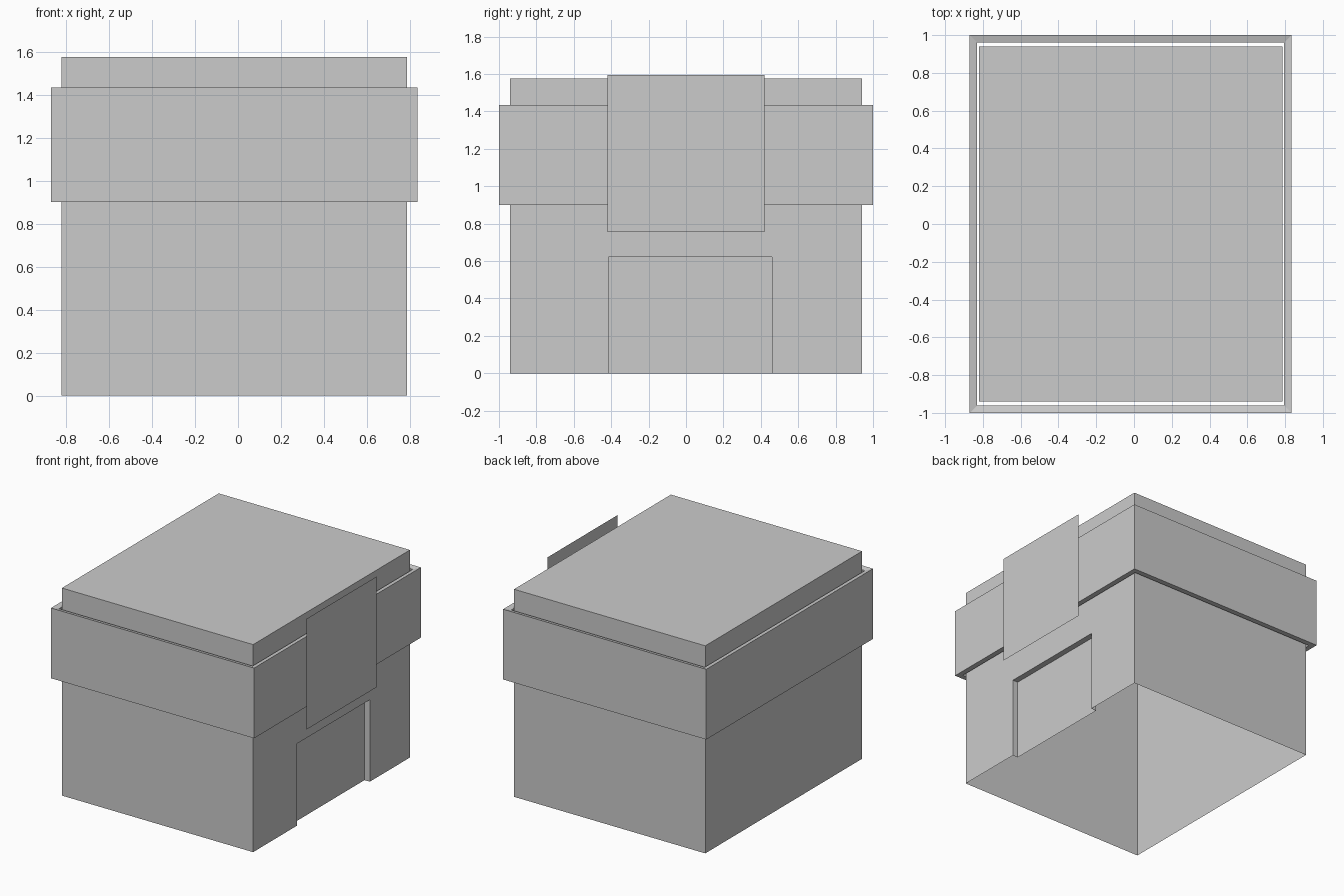
import bpy, bmesh

if "Cube" in bpy.data.objects:
    bpy.data.objects.remove(bpy.data.objects["Cube"])

X0, X1, Y, H = -0.82, 0.785, 0.94, 1.575      # main block extents
BAND_LOW, BAND_TOP = 0.90, 1.433


def make_object(name, faces):
    """Build a mesh object from polygons given as lists of points."""
    bm = bmesh.new()
    for pts in faces:
        bm.faces.new([bm.verts.new(p) for p in pts])
    bmesh.ops.remove_doubles(bm, verts=bm.verts, dist=1e-5)
    mesh = bpy.data.meshes.new(name)
    bm.to_mesh(mesh)
    bm.free()
    obj = bpy.data.objects.new(name, mesh)
    bpy.context.collection.objects.link(obj)
    return obj


def loop(x0, x1, y, z):
    return [(x0, -y, z), (x1, -y, z), (x1, y, z), (x0, y, z)]


def bridge(a, b):
    n = len(a)
    return [[a[i], a[(i + 1) % n], b[(i + 1) % n], b[i]] for i in range(n)]


# main block: open underneath, side wall notched for the doorway
low, top = loop(X0, X1, Y, 0), loop(X0, X1, Y, H)
walls = bridge(low, top)
del walls[1]
D0, D1, DH, DX = -0.415, 0.46, 0.622, X1 - 0.045
door = [(D0, 0), (D0, DH), (D1, DH), (D1, 0)]
outline = [(-Y, 0)] + door + [(Y, 0), (Y, H), (-Y, H)]
side_wall = [(X1, y, z) for y, z in outline]
outer = [(X1, y, z) for y, z in door]
inner = [(DX, y, z) for y, z in door]
reveals = bridge(inner, outer)[:3]            # jambs and soffit, no sill
make_object("main_block", walls + [top, side_wall] + reveals)

# recessed door panel
make_object("door_panel", [inner[::-1]])

# band around the upper part, with an inward-sloping rim and a narrow gap
T = 0.04
BX0, BX1, BY = -0.87, 0.835, 1.0
rings = [loop(BX0, BX1, BY, BAND_LOW),
         loop(BX0, BX1, BY, BAND_TOP),
         loop(BX0 + T, BX1 - T, BY - T, BAND_TOP - 0.01),
         loop(BX0 + T, BX1 - T, BY - T, BAND_LOW)]
make_object("upper_band", [f for i in range(4)
                           for f in bridge(rings[i], rings[(i + 1) % 4])])

# flat sign board in front of the band
S = 0.42
make_object("sign_board", [[(0.87, -S, 0.755), (0.87, S, 0.755),
                            (0.87, S, 1.595), (0.87, -S, 1.595)]])
